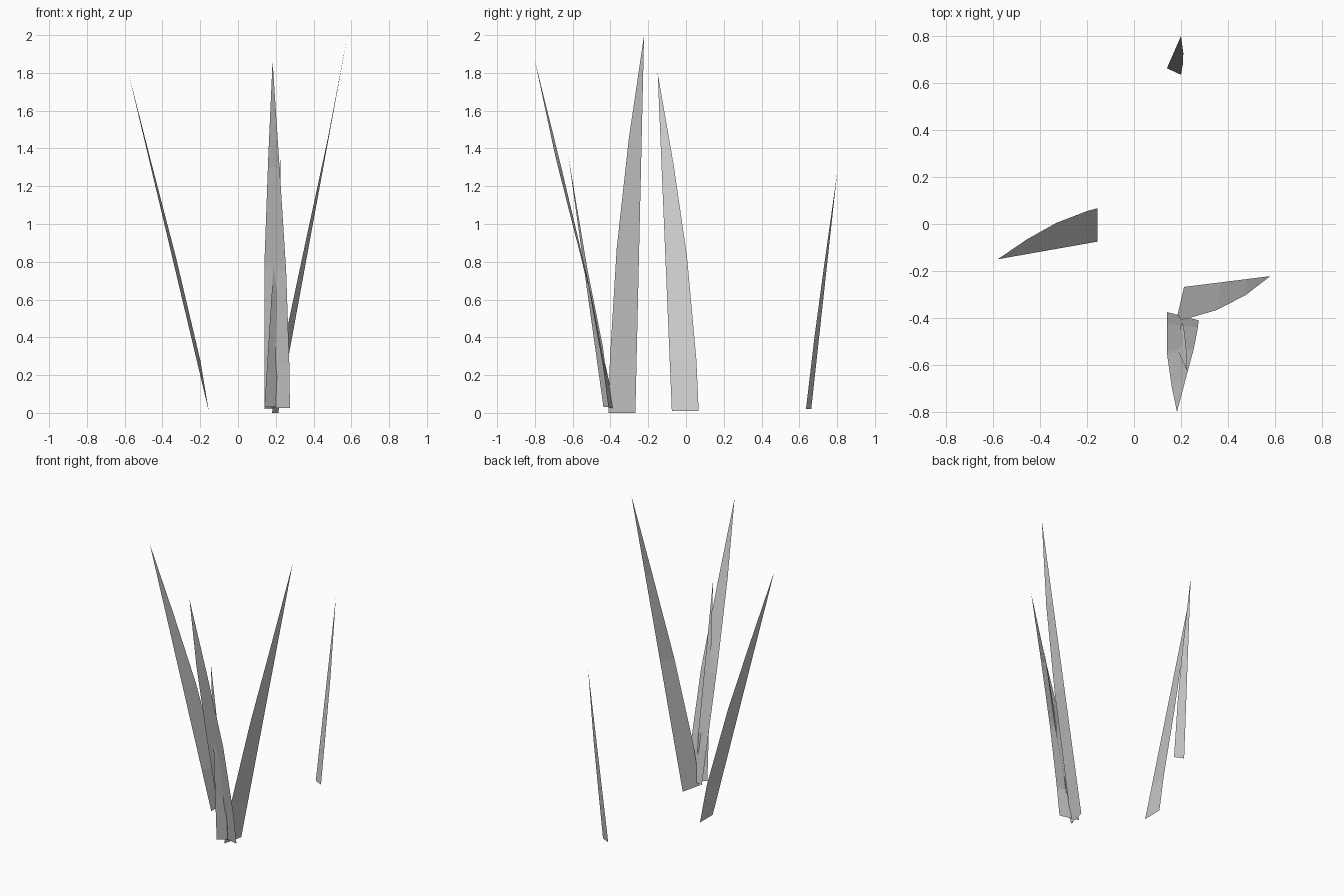
import bpy
from mathutils import Vector


# One grass blade: a flat pointed strip between two edges that meet at the tip
def at_height(edge, z):
    for a, b in zip(edge, edge[1:]):
        if z <= b[2] + 1e-6:
            t = max(0.0, (z - a[2]) / (b[2] - a[2]))
            return Vector(a).lerp(Vector(b), t)
    return Vector(edge[-1])


def blade(name, left, right, tip):
    left, right = left + [tip], right + [tip]
    heights = sorted({p[2] for p in left[:-1] + right[:-1]})
    verts = []
    for z in heights:
        verts += [at_height(left, z), at_height(right, z)]
    verts.append(Vector(tip))
    n = len(heights)
    faces = [(2 * i, 2 * i + 1, 2 * i + 3, 2 * i + 2) for i in range(n - 1)]
    faces.append((2 * n - 2, 2 * n - 1, 2 * n))
    mesh = bpy.data.meshes.new(name)
    mesh.from_pydata(verts, [], faces)
    obj = bpy.data.objects.new(name, mesh)
    bpy.context.collection.objects.link(obj)
    return obj


# Wide blade leaning left
blade("left_blade",
      [(-0.155, -0.075, 0.01)],
      [(-0.155, 0.067, 0.01), (-0.20, 0.055, 0.28), (-0.33, 0.005, 0.83), (-0.455, -0.065, 1.31)],
      (-0.58, -0.15, 1.80))

# Tallest blade, leaning right
blade("right_blade",
      [(0.18, -0.41, 0.0), (0.225, -0.403, 0.28), (0.35, -0.367, 0.87), (0.475, -0.303, 1.45)],
      [(0.213, -0.268, 0.0)],
      (0.58, -0.222, 2.0))

# Wide blade leaning forward
blade("front_blade",
      [(0.14, -0.375, 0.025), (0.14, -0.55, 0.80), (0.16, -0.69, 1.35)],
      [(0.275, -0.41, 0.025), (0.272, -0.44, 0.25), (0.255, -0.53, 0.75), (0.22, -0.66, 1.30)],
      (0.183, -0.80, 1.865))

# Small blade crossing the front blade
blade("small_front_blade",
      [(0.14, -0.437, 0.03)],
      [(0.20, -0.40, 0.03), (0.212, -0.44, 0.35), (0.222, -0.52, 0.75)],
      (0.225, -0.623, 1.36))

# Small blade standing alone at the back
blade("small_back_blade",
      [(0.14, 0.663, 0.02)],
      [(0.20, 0.635, 0.02), (0.208, 0.68, 0.40), (0.21, 0.727, 0.75)],
      (0.20, 0.80, 1.27))
